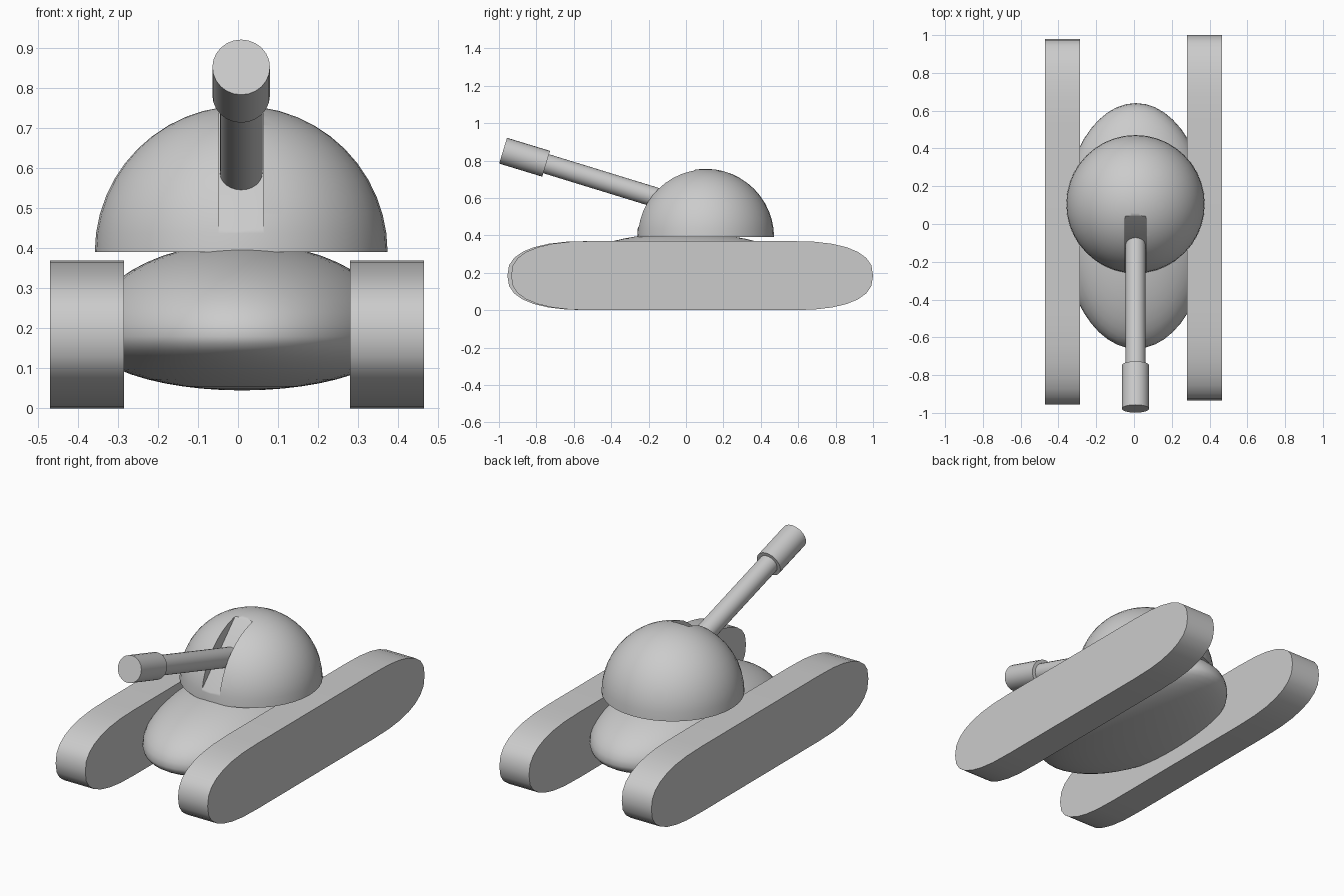
import bpy, bmesh, math
from mathutils import Vector

if "Cube" in bpy.data.objects:
    bpy.data.objects.remove(bpy.data.objects["Cube"], do_unlink=True)

grey = bpy.data.materials.new("light_grey")
grey.use_nodes = True
COLOUR = (0.6, 0.6, 0.6, 1.0)
grey.diffuse_color = COLOUR
grey.node_tree.nodes["Principled BSDF"].inputs["Base Color"].default_value = COLOUR


def finish(name, bm):
    """Turn a bmesh into a named grey object."""
    bmesh.ops.recalc_face_normals(bm, faces=bm.faces)
    mesh = bpy.data.meshes.new(name)
    bm.to_mesh(mesh)
    bm.free()
    mesh.materials.append(grey)
    obj = bpy.data.objects.new(name, mesh)
    bpy.context.collection.objects.link(obj)
    return obj


def select(obj):
    bpy.ops.object.select_all(action='DESELECT')
    obj.select_set(True)
    bpy.context.view_layer.objects.active = obj


def smooth(obj):
    select(obj)
    bpy.ops.object.shade_smooth_by_angle(angle=math.radians(35))


def prism(name, profile, x0, x1):
    """Extrude a closed (y, z) profile from x0 to x1."""
    bm = bmesh.new()
    face = bm.faces.new([bm.verts.new((x0, y, z)) for y, z in profile])
    ext = bmesh.ops.extrude_face_region(bm, geom=[face])
    verts = [g for g in ext["geom"] if isinstance(g, bmesh.types.BMVert)]
    bmesh.ops.translate(bm, verts=verts, vec=(x1 - x0, 0, 0))
    return finish(name, bm)


def rod(name, start, end, radius):
    """Capped cylinder between two points."""
    start, end = Vector(start), Vector(end)
    axis = end - start
    bm = bmesh.new()
    bmesh.ops.create_cone(bm, cap_ends=True, segments=24, radius1=radius,
                          radius2=radius, depth=axis.length)
    obj = finish(name, bm)
    obj.rotation_euler = axis.to_track_quat('Z', 'Y').to_euler()
    obj.location = (start + end) / 2
    smooth(obj)
    return obj


# Tracks: long slabs with softly squared round ends
def track_profile(yc, half_len=0.9675, half_h=0.185, end=0.45, power=2.5, steps=14):
    pts = []
    for sign in (1, -1):
        for i in range(steps + 1):
            a = math.pi / 2 - math.pi * i / steps
            c, s = max(math.cos(a), 0.0), math.sin(a)
            y = half_len - end + end * c ** (2 / power)
            z = half_h * math.copysign(abs(s) ** (2 / power), s)
            pts.append((yc + sign * y, half_h + sign * z))
    return pts


smooth(prism("left_track", track_profile(0.0325), 0.28, 0.465))
smooth(prism("right_track", track_profile(0.0125), -0.47, -0.285))

# Hull: ellipsoid with a flatter lower half
bm = bmesh.new()
bmesh.ops.create_uvsphere(bm, u_segments=48, v_segments=24, radius=1.0)
for v in bm.verts:
    height = 0.234 if v.co.z > 0 else 0.135
    v.co = (0.01 + 0.39 * v.co.x, -0.01 + 0.65 * v.co.y, 0.18 + height * v.co.z)
smooth(finish("hull", bm))

# Turret: closed hemisphere
CX = 0.008
bm = bmesh.new()
bmesh.ops.create_uvsphere(bm, u_segments=40, v_segments=24, radius=0.366)
cut = bmesh.ops.bisect_plane(bm, geom=bm.verts[:] + bm.edges[:] + bm.faces[:],
                             plane_co=(0, 0, 0.0005), plane_no=(0, 0, 1), clear_inner=True)
rim = [g for g in cut["geom_cut"] if isinstance(g, bmesh.types.BMEdge)]
bmesh.ops.contextual_create(bm, geom=rim)
bmesh.ops.translate(bm, verts=bm.verts, vec=(CX, 0.105, 0.39))
turret = finish("turret", bm)

# Sloping gun slot cut into the front of the turret
cutter = prism("slot_cutter", [(-0.27, 0.431), (0.059, 0.764), (-0.14, 0.963), (-0.469, 0.63)],
               CX - 0.055, CX + 0.055)
cutter.hide_render = True
select(turret)
mod = turret.modifiers.new("slot", 'BOOLEAN')
mod.operation = 'DIFFERENCE'
mod.object = cutter
mod.solver = 'EXACT'
bpy.ops.object.modifier_apply(modifier=mod.name)
bpy.data.objects.remove(cutter, do_unlink=True)
smooth(turret)

# Gun barrel with a thicker muzzle
rod("gun_barrel", (CX, -0.04, 0.566), (CX, -0.76, 0.787), 0.053)
rod("gun_muzzle", (CX, -0.748, 0.783), (CX, -0.978, 0.853), 0.072)
